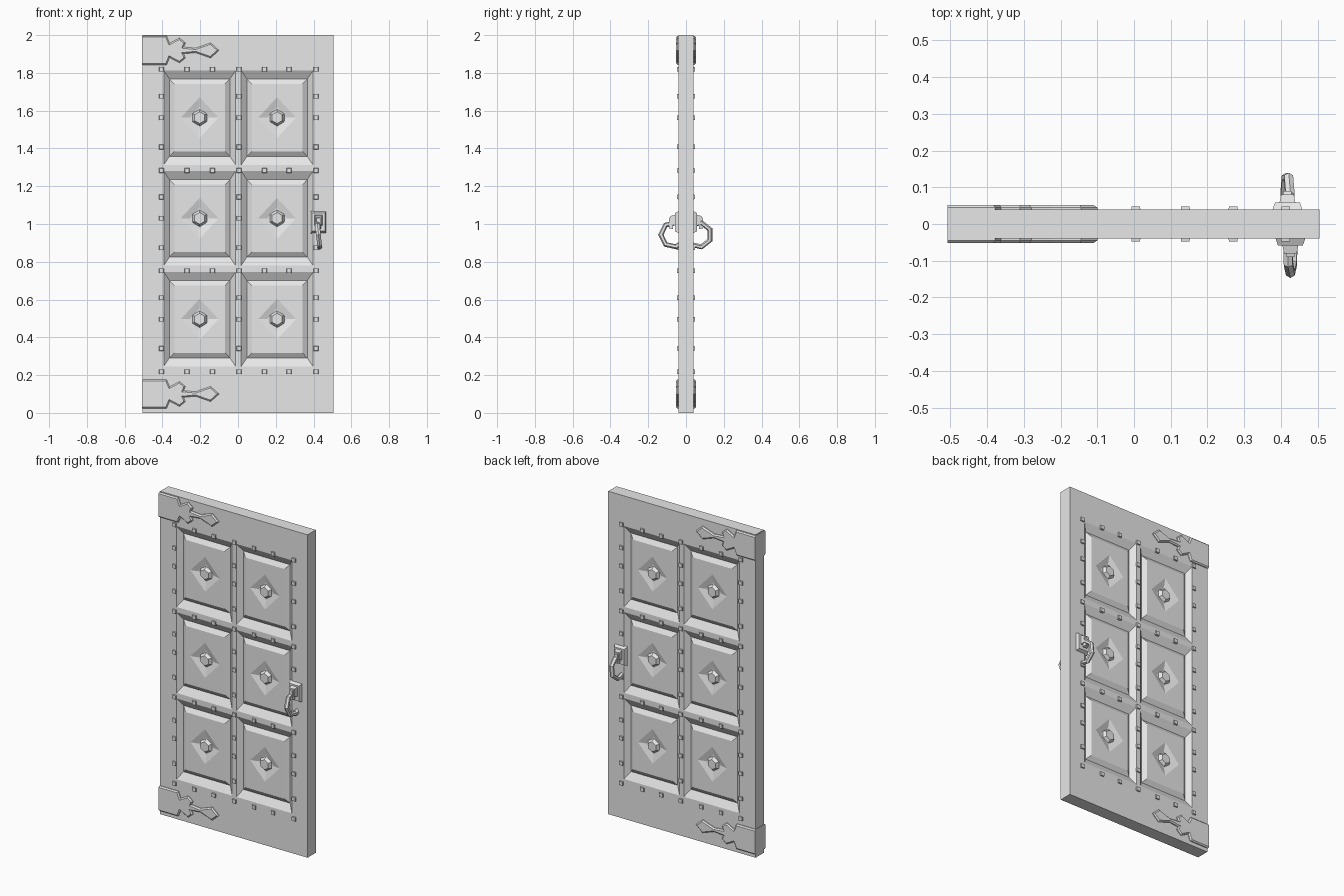
import bpy
import bmesh
from math import radians
from mathutils import Matrix, Vector

cube = bpy.data.objects.get("Cube")
if cube:
    bpy.data.objects.remove(cube, do_unlink=True)

grey = bpy.data.materials.new("plain_grey")
grey.use_nodes = True
grey.diffuse_color = (0.8, 0.8, 0.8, 1)
grey.node_tree.nodes["Principled BSDF"].inputs["Base Color"].default_value = (0.8, 0.8, 0.8, 1)

HALF = 0.04                      # half thickness of the door
COLUMNS = (-0.203, 0.207)        # panel centres
ROWS = (0.496, 1.03, 1.563)


def finish(bm, name):
    bmesh.ops.recalc_face_normals(bm, faces=bm.faces)
    mesh = bpy.data.meshes.new(name)
    bm.to_mesh(mesh)
    bm.free()
    mesh.materials.append(grey)
    obj = bpy.data.objects.new(name, mesh)
    bpy.context.collection.objects.link(obj)


def box(bm, centre, size, taper=1.0, side=1):
    """Box whose outer y face is scaled by taper."""
    verts = bmesh.ops.create_cube(bm, size=1)["verts"]
    for v in verts:
        k = taper if v.co.y * side > 0 else 1
        v.co = Vector(centre) + Vector((v.co.x * size[0] * k, v.co.y * size[1], v.co.z * size[2] * k))


def sink(bm, face, cx, cz, half_x, half_z, y):
    """Inset a rectangular face to a given size and depth."""
    bmesh.ops.inset_individual(bm, faces=[face], thickness=0.005)
    for v in face.verts:
        v.co = (cx + (half_x if v.co.x > cx else -half_x), y,
                cz + (half_z if v.co.z > cz else -half_z))


def carve_panel(bm, face, cx, cz, side):
    # groove, then raised field
    sink(bm, face, cx, cz, 0.16, 0.205, side * 0.014)
    sink(bm, face, cx, cz, 0.134, 0.178, side * 0.032)
    # diamond hollow in the raised field
    corners = list(face.verts)
    bmesh.ops.delete(bm, geom=[face], context="FACES_ONLY")
    outer, inner = [], []
    for i, a in enumerate(corners):
        mid = (a.co + corners[(i + 1) % 4].co) / 2
        d = Vector((mid.x - cx, 0, mid.z - cz)).normalized()
        outer.append(bm.verts.new((cx + d.x * 0.1, side * 0.032, cz + d.z * 0.108)))
        inner.append(bm.verts.new((cx + d.x * 0.052, side * 0.02, cz + d.z * 0.056)))
    for i in range(4):
        j = (i + 1) % 4
        bm.faces.new((corners[i], corners[j], outer[i]))
        bm.faces.new((corners[j], outer[j], outer[i]))
        bm.faces.new((outer[i], outer[j], inner[j], inner[i]))
    bm.faces.new(inner)


# Door slab, cut along the panel edges, then carved on both faces
bm = bmesh.new()
box(bm, (0, 0, 1), (1.01, 2 * HALF, 2))
cuts = [((c + s * 0.19, 0, 0), (1, 0, 0)) for c in COLUMNS for s in (-1, 1)]
cuts += [((0, 0, r + s * 0.25), (0, 0, 1)) for r in ROWS for s in (-1, 1)]
for point, normal in cuts:
    bmesh.ops.bisect_plane(bm, geom=bm.verts[:] + bm.edges[:] + bm.faces[:],
                           plane_co=point, plane_no=normal)
targets = []
for f in bm.faces:
    m = f.calc_center_median()
    for cx in COLUMNS:
        for cz in ROWS:
            if abs(m.x - cx) < 0.01 and abs(m.z - cz) < 0.01 and abs(m.y) > 0.03:
                targets.append((f, cx, cz, 1 if m.y > 0 else -1))
for f, cx, cz, side in targets:
    carve_panel(bm, f, cx, cz, side)
finish(bm, "door_slab")

# Hexagonal boss in the middle of every panel
bm = bmesh.new()
for side in (-1, 1):
    for cx in COLUMNS:
        for cz in ROWS:
            place = Matrix.Translation((cx, side * 0.027, cz)) @ Matrix.Rotation(radians(-90 * side), 4, "X")
            bmesh.ops.create_cone(bm, cap_ends=True, segments=6, radius1=0.047,
                                  radius2=0.031, depth=0.022, matrix=place)
finish(bm, "panel_bosses")

# Small square studs along the panel borders
long_x = (-0.405, 0.005, 0.413)
cross_z = (0.217, 0.753, 1.283, 1.82)
spots = {(x, z) for x in long_x for z in cross_z}
spots |= {(x, z) for x in (-0.27, -0.135, 0.14, 0.27) for z in cross_z}
spots |= {(x, r + d) for x in long_x for r in ROWS for d in (-0.155, 0, 0.113)}
bm = bmesh.new()
for x, z in sorted(spots):
    for side in (-1, 1):
        box(bm, (x, side * 0.038, z), (0.027, 0.02, 0.027), 0.85, side)
finish(bm, "border_studs")

# Strap hinges with a spear tip, showing on both faces
upper = [(-0.508, 0.077), (-0.378, 0.077), (-0.362, 0.038), (-0.31, 0.066), (-0.278, 0.04),
         (-0.288, 0.018), (-0.225, 0.012), (-0.145, 0.04)]
outline = upper + [(-0.1, 0)] + [(x, -z) for x, z in reversed(upper)]
for name, cz in (("lower_hinge", 0.1), ("upper_hinge", 1.919)):
    bm = bmesh.new()
    face = bm.faces.new([bm.verts.new((x, -0.052, cz + z)) for x, z in outline])
    new = bmesh.ops.extrude_face_region(bm, geom=[face])["geom"]
    bmesh.ops.translate(bm, vec=(0, 0.104, 0), verts=[v for v in new if isinstance(v, bmesh.types.BMVert)])
    rims = [e for e in bm.edges if abs(e.verts[0].co.y - e.verts[1].co.y) < 0.001
            and any(v.co.x > -0.5 for v in e.verts)]
    bmesh.ops.bevel(bm, geom=rims, offset=0.007, segments=1, affect="EDGES")
    finish(bm, name)

# Handles: back plate, hook and hanging ring on each face
for side, label, cx in ((-1, "front", 0.426), (1, "back", 0.418)):
    bm = bmesh.new()
    box(bm, (cx, side * 0.046, 1.01), (0.085, 0.024, 0.12), 0.8, side)
    box(bm, (cx, side * 0.066, 1.02), (0.046, 0.03, 0.06), 0.75, side)
    box(bm, (cx, side * 0.079, 1.005), (0.026, 0.022, 0.065), 0.85, side)
    finish(bm, label + "_handle_plate")
    bpy.ops.mesh.primitive_torus_add(
        major_segments=7, minor_segments=6, major_radius=0.066, minor_radius=0.014,
        location=(cx, side * 0.067, 0.943), rotation=(radians(90 - 6 * side), 0, radians(-90)))
    ring = bpy.context.object
    ring.name = label + "_handle_ring"
    ring.data.materials.append(grey)
